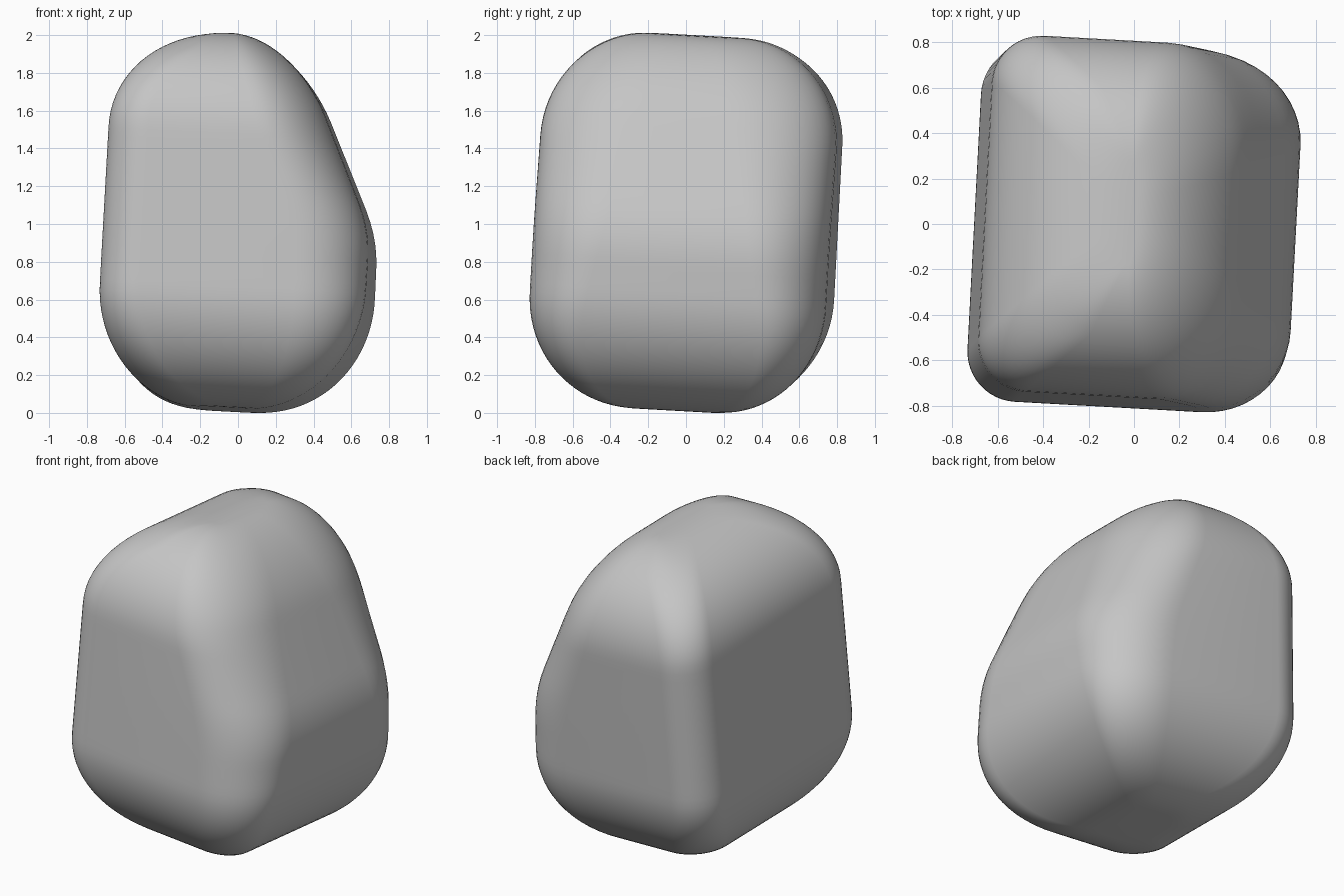
import bpy, bmesh, math
from mathutils import Euler, Vector

cube = bpy.data.objects.get("Cube")
if cube:
    bpy.data.objects.remove(cube, do_unlink=True)

HEIGHT, RINGS, CORNER_STEPS = 1.98, 56, 12


def inset(t, depth, rise):
    """Elliptical rounding: how far the side is pulled in at distance t from an end."""
    if t >= rise:
        return 0.0
    return depth * (1 - math.sqrt(max(0.0, 1 - (1 - t / rise) ** 2)))


def soft_min(a, b, k=0.07):
    h = max(k - abs(a - b), 0.0) / k
    return min(a, b) - h * h * k / 4


def section(z):
    """Limits of the stone at height z: left, right, front, back."""
    top = HEIGHT - z
    x0 = -0.69 + inset(z, 0.52, 0.6) + inset(top, 0.58, 0.54)
    slope = 0.68 - 0.46 * (z - 1.04) - inset(top, 0.3, 0.42)
    x1 = soft_min(0.715 - inset(z, 0.6, 0.65), slope)
    y = 0.785 - inset(z, 0.57, 0.6) - inset(top, 0.55, 0.56)
    return x0, x1, -y, y


def ring(z):
    """Rounded rectangle; the edges beside the slope get rounder towards the top."""
    x0, x1, y0, y1 = section(z)
    sx, sy = (x1 - x0) / 1.4, (y1 - y0) / 1.57
    wide, deep = (0.3 + 0.1 * z) * sx, (0.2 + 0.2 * z) * sy
    tight_x, tight_y = min(0.22, 0.5 * sx), min(0.22, 0.5 * sy)
    corners = ((x1, y1, 1, 1, wide + 0.05 * sx, deep + 0.02 * sy),
               (x0, y1, -1, 1, tight_x, tight_y),
               (x0, y0, -1, -1, tight_x, tight_y),
               (x1, y0, 1, -1, wide, deep))
    points = []
    for i, (cx, cy, dx, dy, rx, ry) in enumerate(corners):
        for s in range(CORNER_STEPS + 1):
            a = math.pi / 2 * (i + s / CORNER_STEPS)
            points.append(Vector((cx - dx * rx + rx * math.cos(a),
                                  cy - dy * ry + ry * math.sin(a), z)))
    return points


# Stone body: stacked sections, denser towards both rounded ends
bm = bmesh.new()
loops = []
for r in range(RINGS + 1):
    z = HEIGHT * (1 - math.cos(math.pi * r / RINGS)) / 2
    loops.append([bm.verts.new(p) for p in ring(z)])
for low, high in zip(loops, loops[1:]):
    n = len(low)
    for i in range(n):
        j = (i + 1) % n
        bm.faces.new((low[i], low[j], high[j], high[i]))
bm.faces.new(loops[0][::-1])
bm.faces.new(loops[-1])

# Slight lean, then settle on the ground, centred
bmesh.ops.rotate(bm, verts=bm.verts, cent=(0, 0, HEIGHT / 2),
                 matrix=Euler([math.radians(a) for a in (-3.2, 3, -3.2)]).to_matrix())
spans = [(min(c), max(c)) for c in zip(*(v.co for v in bm.verts))]
(xa, xb), (ya, yb), (za, zb) = spans
bmesh.ops.translate(bm, verts=bm.verts, vec=(-(xa + xb) / 2, -(ya + yb) / 2, -za))
bmesh.ops.recalc_face_normals(bm, faces=bm.faces)

mesh = bpy.data.meshes.new("stone")
bm.to_mesh(mesh)
bm.free()
stone = bpy.data.objects.new("stone", mesh)
bpy.context.collection.objects.link(stone)

# Plain grey
grey = bpy.data.materials.new("stone grey")
grey.use_nodes = True
color = (0.56, 0.56, 0.56, 1)
grey.diffuse_color = color
grey.node_tree.nodes["Principled BSDF"].inputs["Base Color"].default_value = color
mesh.materials.append(grey)

bpy.context.view_layer.objects.active = stone
stone.select_set(True)
bpy.ops.object.shade_smooth_by_angle(angle=math.radians(40))
